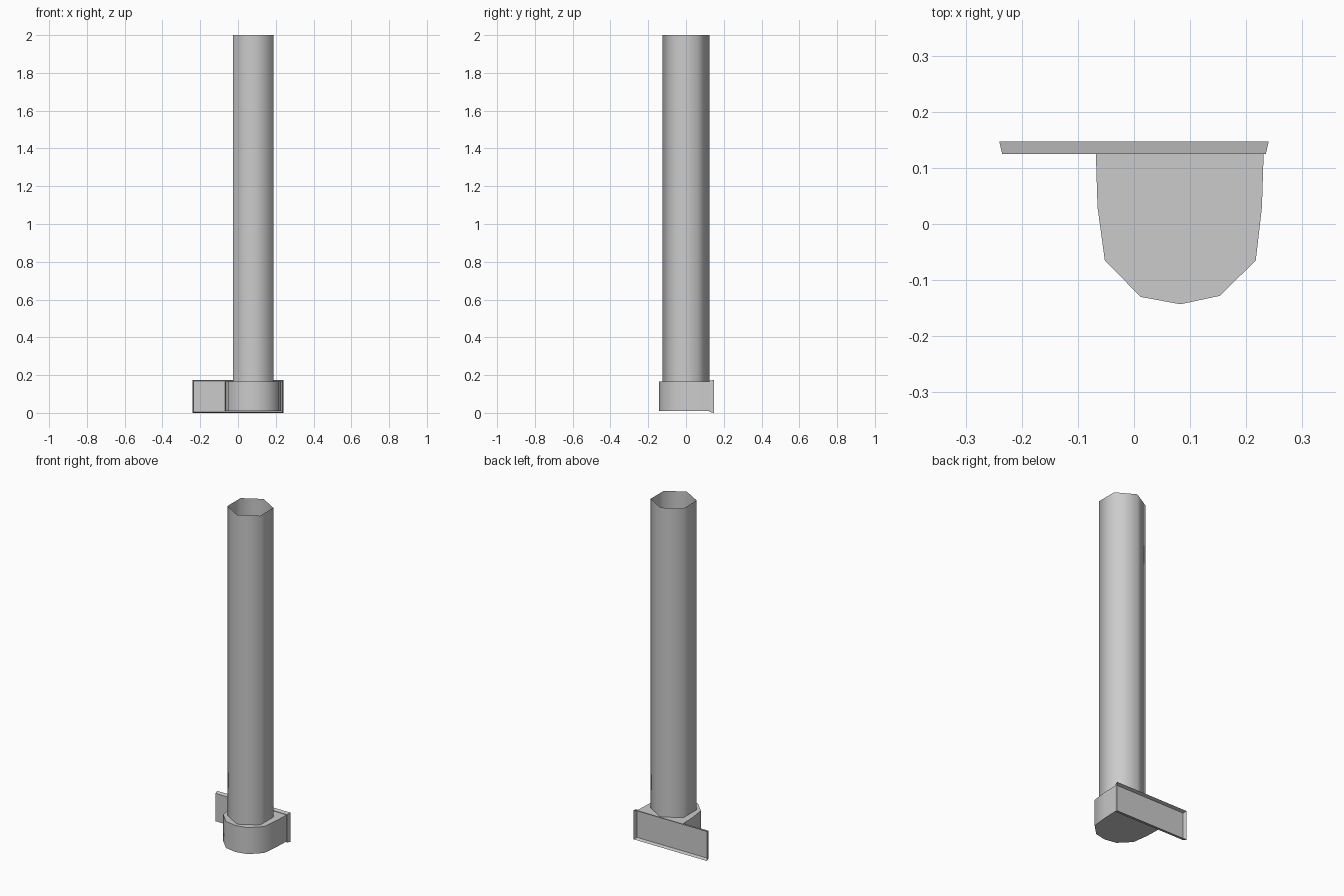
import bpy, bmesh, math

if "Cube" in bpy.data.objects:
    bpy.data.objects.remove(bpy.data.objects["Cube"])

grey = bpy.data.materials.new("light grey")
grey.diffuse_color = (0.6, 0.6, 0.6, 1)
grey.use_nodes = True
grey.node_tree.nodes["Principled BSDF"].inputs["Base Color"].default_value = grey.diffuse_color


def loft(name, loops, closed_caps=(), open_side=False, smooth=0):
    """Skin quads between successive loops; optionally cap some loops."""
    bm = bmesh.new()
    rings = [[bm.verts.new(p) for p in loop] for loop in loops]
    n = len(rings[0])
    for a, b in zip(rings, rings[1:]):
        for i in range(n - 1 if open_side else n):
            j = (i + 1) % n
            bm.faces.new((a[i], a[j], b[j], b[i]))
    for k in closed_caps:
        bm.faces.new(rings[k] if k else rings[k][::-1])
    mesh = bpy.data.meshes.new(name)
    bm.to_mesh(mesh)
    bm.free()
    mesh.materials.append(grey)
    obj = bpy.data.objects.new(name, mesh)
    bpy.context.collection.objects.link(obj)
    if smooth:
        bpy.ops.object.select_all(action='DESELECT')
        obj.select_set(True)
        bpy.context.view_layer.objects.active = obj
        bpy.ops.object.shade_smooth_by_angle(angle=math.radians(smooth))
    return obj


# Tall open six-sided pipe, corners towards front and back
CX, R = 0.081, 0.124
hexagon = [(CX + R * math.cos(math.radians(30 + 60 * i)),
            R * math.sin(math.radians(30 + 60 * i))) for i in range(6)]
loft("pipe", [[(x, y, z) for x, y in hexagon] for z in (0.165, 2.0)], smooth=65)

# Rounded socket at the foot; its open back meets the bracket
outline = [(-0.068, 0.125), (-0.065, 0.03), (-0.052, -0.065), (0.012, -0.13),
           (0.083, -0.143), (0.153, -0.128), (0.217, -0.065), (0.228, 0.03),
           (0.231, 0.125)]
loft("socket", [[(x, y, z) for x, y in outline] for z in (0.01, 0.167)],
     closed_caps=(0, 1), open_side=True, smooth=50)


# Shallow bracket tray with flared rim, open towards the back
def rect(hw, z0, z1, y):
    return [(-hw, y, z0), (-hw, y, z1), (hw, y, z1), (hw, y, z0)]


loft("bracket", [rect(0.24, 0.0, 0.175, 0.147), rect(0.235, 0.005, 0.17, 0.125)],
     closed_caps=(1,))
